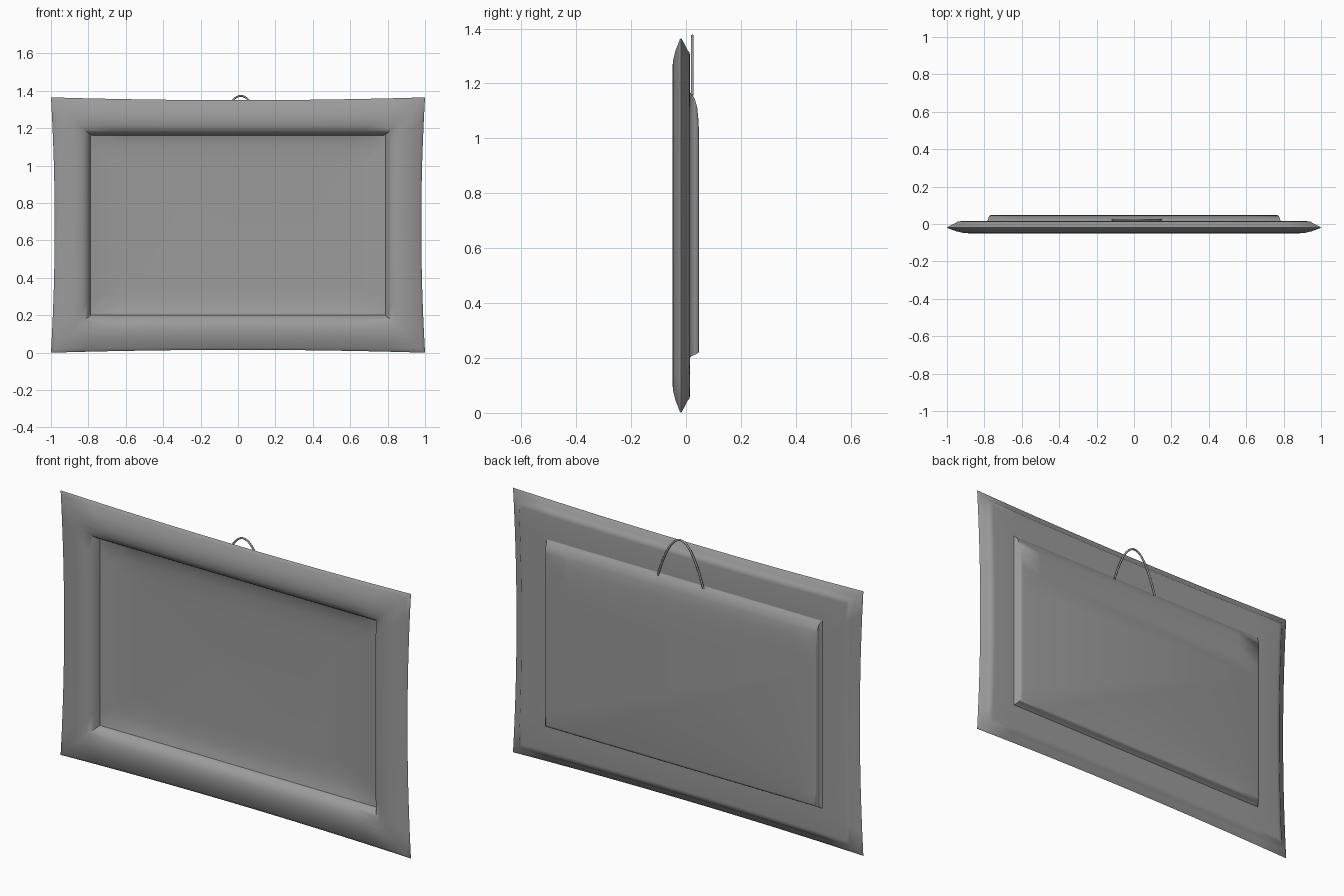
import bpy, bmesh

HEIGHT = 1.365
STEPS = 12

if "Cube" in bpy.data.objects:
    bpy.data.objects.remove(bpy.data.objects["Cube"], do_unlink=True)

grey = bpy.data.materials.new("plain grey")
grey.use_nodes = True
colour = (0.33, 0.33, 0.33, 1)
grey.diffuse_color = colour
grey.node_tree.nodes["Principled BSDF"].inputs["Base Color"].default_value = colour


def ring(bm, half_x, low, high, y, bow=0.0):
    """Rectangular loop whose four sides curve inward by bow."""
    mid, half_z = (low + high) / 2, (high - low) / 2
    corners = [(-1, -1), (1, -1), (1, 1), (-1, 1)]
    verts = []
    for i, (ax, az) in enumerate(corners):
        bx, bz = corners[(i + 1) % 4]
        for s in range(STEPS):
            t = s / STEPS
            u, w = ax + (bx - ax) * t, az + (bz - az) * t
            dip = bow * (1 - (2 * t - 1) ** 2)
            x, z = u * half_x, mid + w * half_z
            if ax == bx:
                x -= ax * dip
            else:
                z -= az * dip * 0.75
            verts.append(bm.verts.new((x, y, z)))
    return verts


def loft(name, sections, closed):
    bm = bmesh.new()
    rings = [ring(bm, *s) for s in sections]
    pairs = list(zip(rings, rings[1:]))
    if closed:
        pairs.append((rings[-1], rings[0]))
    else:
        bm.faces.new(rings[0])
        bm.faces.new(rings[-1])
    for a, b in pairs:
        for i in range(len(a)):
            j = (i + 1) % len(a)
            bm.faces.new((a[i], a[j], b[j], b[i]))
    bmesh.ops.recalc_face_normals(bm, faces=bm.faces)
    mesh = bpy.data.meshes.new(name)
    bm.to_mesh(mesh)
    bm.free()
    obj = bpy.data.objects.new(name, mesh)
    bpy.context.collection.objects.link(obj)
    finish(obj)


def finish(obj):
    obj.data.materials.append(grey)
    bpy.ops.object.select_all(action="DESELECT")
    obj.select_set(True)
    bpy.context.view_layer.objects.active = obj
    bpy.ops.object.shade_smooth_by_angle(angle=0.8)


# Frame moulding: (inset from the outer edge, y), from the opening round to the back
profile = [(0.215, 0.005), (0.205, -0.012), (0.195, -0.026), (0.18, -0.038),
           (0.155, -0.047), (0.12, -0.05), (0.085, -0.047), (0.05, -0.039),
           (0.02, -0.028), (0.004, -0.022), (0, -0.018), (0.006, -0.014),
           (0.03, -0.002), (0.047, 0.006), (0.055, 0.013), (0.075, 0.015),
           (0.215, 0.015)]
loft("frame", [(1 - d, d * 0.95, HEIGHT - d * 0.95, y, 0.02 * (1 - d / 0.215))
               for d, y in profile], True)

# Backing panel: shallow dish at the front, raised slab with a sloping top behind
loft("panel", [
    (0.55, 0.36, 1.0, 0.02), (0.67, 0.28, 1.09, 0.017),
    (0.74, 0.235, 1.14, 0.01), (0.79, 0.2, 1.17, 0.0),
    (0.79, 0.2, 1.17, 0.014), (0.782, 0.206, 1.16, 0.02),
    (0.778, 0.212, 1.145, 0.032), (0.775, 0.216, 1.11, 0.041),
    (0.77, 0.22, 1.06, 0.046), (0.76, 0.23, 0.98, 0.048)], False)

# Wire hanger: a thin parabolic loop
curve = bpy.data.curves.new("hanger", "CURVE")
curve.dimensions = "3D"
curve.bevel_depth = 0.005
curve.bevel_resolution = 2
curve.use_fill_caps = True
spline = curve.splines.new("POLY")
spline.points.add(24)
for i, p in enumerate(spline.points):
    u = i / 12 - 1
    p.co = (0.015 + 0.13 * u, 0.023, 1.373 - 0.215 * u * u, 1)
hanger = bpy.data.objects.new("hanger", curve)
bpy.context.collection.objects.link(hanger)
bpy.ops.object.select_all(action="DESELECT")
hanger.select_set(True)
bpy.context.view_layer.objects.active = hanger
bpy.ops.object.convert(target="MESH")
finish(bpy.context.object)
